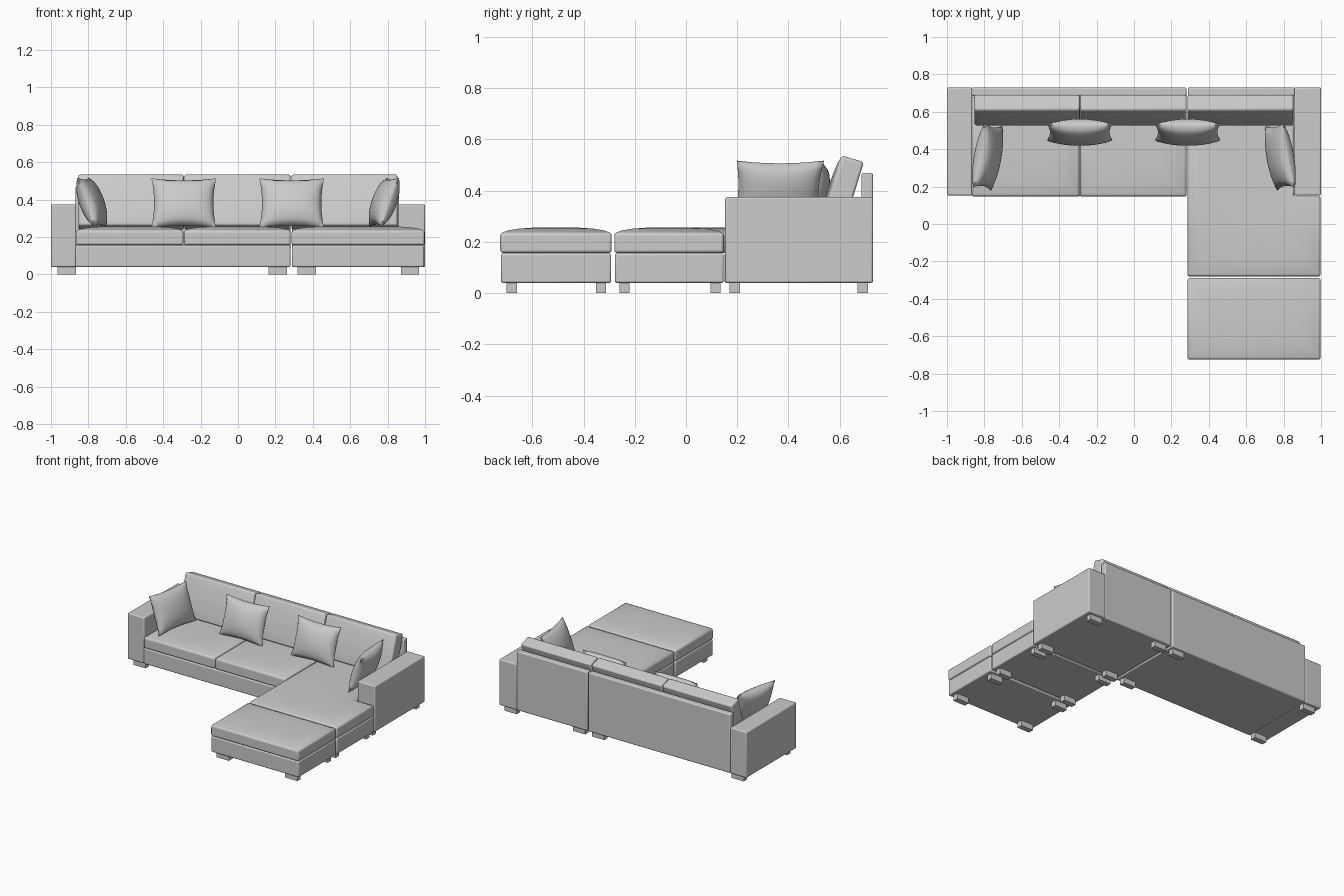
import bpy, bmesh
from math import radians
from mathutils import Matrix, Vector

if "Cube" in bpy.data.objects:
    bpy.data.objects.remove(bpy.data.objects["Cube"])


def finish(bm, name, bevel=0.0, segs=3, matrix=None):
    bmesh.ops.recalc_face_normals(bm, faces=bm.faces[:])
    if matrix is not None:
        bm.transform(matrix)
    me = bpy.data.meshes.new(name)
    bm.to_mesh(me)
    bm.free()
    ob = bpy.data.objects.new(name, me)
    bpy.context.collection.objects.link(ob)
    if bevel:
        m = ob.modifiers.new("Bevel", 'BEVEL')
        m.width, m.segments = bevel, segs
        m.limit_method, m.angle_limit = 'ANGLE', radians(40)
    bpy.ops.object.select_all(action='DESELECT')
    ob.select_set(True)
    bpy.context.view_layer.objects.active = ob
    bpy.ops.object.shade_smooth_by_angle(angle=radians(40))
    return ob


def box(name, x0, x1, y0, y1, z0, z1, bevel=0.008):
    bm = bmesh.new()
    bmesh.ops.create_cube(bm, size=1)
    for v in bm.verts:
        v.co = ((x0 + x1) / 2 + v.co.x * (x1 - x0),
                (y0 + y1) / 2 + v.co.y * (y1 - y0),
                (z0 + z1) / 2 + v.co.z * (z1 - z0))
    return finish(bm, name, bevel)


def cushion(name, outline, z0, thick, crown=0.022, matrix=None):
    """Extruded outline with a softly crowned top face."""
    bm = bmesh.new()
    base = bm.faces.new([bm.verts.new((x, y, z0)) for x, y in outline])
    ext = bmesh.ops.extrude_face_region(bm, geom=[base], use_keep_orig=True)
    top_verts = [g for g in ext["geom"] if isinstance(g, bmesh.types.BMVert)]
    bmesh.ops.translate(bm, verts=top_verts, vec=(0, 0, thick))
    bmesh.ops.recalc_face_normals(bm, faces=bm.faces[:])
    top = max(bm.faces, key=lambda f: f.calc_center_median().z)
    for width, rise in ((0.03, 0.5), (0.04, 0.3), (0.06, 0.2)):
        bmesh.ops.inset_region(bm, faces=[top], thickness=width,
                               depth=0, use_even_offset=True)
        bmesh.ops.translate(bm, verts=top.verts[:], vec=(0, 0, rise * crown))
    return finish(bm, name, 0.011, 3, matrix)


def rect(x0, x1, y0, y1):
    return [(x0, y0), (x1, y0), (x1, y1), (x0, y1)]


def pillow(name, loc, yaw, lean, w=0.345, h=0.275, t=0.115, n=20):
    """Puffed square with pinched edges and pointed corners."""
    bm = bmesh.new()
    for side in (-1, 1):
        grid = []
        for i in range(n + 1):
            row = []
            for j in range(n + 1):
                u, v = 2 * i / n - 1, 2 * j / n - 1
                puff = max(0, (1 - u * u) * (1 - v * v)) ** 0.5
                x = u * w / 2 * (1 - 0.08 * (1 - v * v) * u * u)
                z = v * h / 2 * (1 - 0.08 * (1 - u * u) * v * v)
                row.append(bm.verts.new((x, side * (puff * t / 2 + 0.003), z)))
            grid.append(row)
        for i in range(n):
            for j in range(n):
                bm.faces.new((grid[i][j], grid[i + 1][j],
                              grid[i + 1][j + 1], grid[i][j + 1]))
    # Seam strip joining the two halves
    rim = [e for e in bm.edges if e.is_boundary]
    bmesh.ops.bridge_loops(bm, edges=rim)
    mat = (Matrix.Translation(Vector(loc)) @ Matrix.Rotation(radians(yaw), 4, 'Z')
           @ Matrix.Rotation(radians(-lean), 4, 'X'))
    return finish(bm, name, matrix=mat)


# Frames: bases, arms and back panels
box("left_base", -0.87, 0.28, 0.15, 0.72, 0.04, 0.155)
box("right_base", 0.288, 0.87, 0.155, 0.72, 0.04, 0.155)
box("chaise_base", 0.288, 0.995, -0.278, 0.147, 0.04, 0.155)
box("ottoman_base", 0.288, 0.995, -0.722, -0.292, 0.04, 0.155)
box("left_arm", -1.0, -0.865, 0.153, 0.73, 0.04, 0.375)
box("right_arm", 0.857, 1.0, 0.153, 0.73, 0.04, 0.375)
box("left_back_panel", -0.868, 0.28, 0.685, 0.73, 0.04, 0.47)
box("right_back_panel", 0.288, 0.86, 0.685, 0.73, 0.04, 0.47)

# Seat cushions
cushion("left_seat_cushion", rect(-0.866, -0.292, 0.147, 0.68), 0.157, 0.077)
cushion("middle_seat_cushion", rect(-0.289, 0.281, 0.147, 0.68), 0.157, 0.077)
cushion("chaise_cushion", [(0.286, -0.28), (0.997, -0.28), (0.997, 0.147),
                           (0.854, 0.147), (0.854, 0.68), (0.286, 0.68)],
        0.157, 0.077)
cushion("ottoman_cushion", rect(0.286, 0.997, -0.725, -0.29), 0.157, 0.077)

# Leaning back cushions
lean = Matrix.Translation((0, 0.61, 0.237)) @ Matrix.Rotation(radians(73), 4, 'X')
for name, x0, x1 in (("left", -0.853, -0.29), ("middle", -0.287, 0.281),
                     ("right", 0.286, 0.852)):
    cushion(name + "_back_cushion", rect(x0, x1, 0, 0.287), 0, 0.088,
            0.016, lean)

# Throw pillows
pillow("left_throw_pillow", (-0.29, 0.49, 0.382), 0, 18)
pillow("right_throw_pillow", (0.287, 0.49, 0.382), 0, 18)
pillow("left_side_pillow", (-0.782, 0.36, 0.387), 80, 20)
pillow("right_side_pillow", (0.782, 0.36, 0.387), -80, 20)

# Block legs, four per module
modules = {"left": ((-0.915, 0.213), (0.19, 0.69)),
           "right": ((0.367, 0.92), (0.19, 0.69)),
           "chaise": ((0.367, 0.92), (-0.24, 0.115)),
           "ottoman": ((0.367, 0.92), (-0.68, -0.332))}
for name, (xs, ys) in modules.items():
    for x in xs:
        for y in ys:
            box(name + "_leg", x - 0.049, x + 0.049, y - 0.02, y + 0.02,
                0, 0.045, 0)
